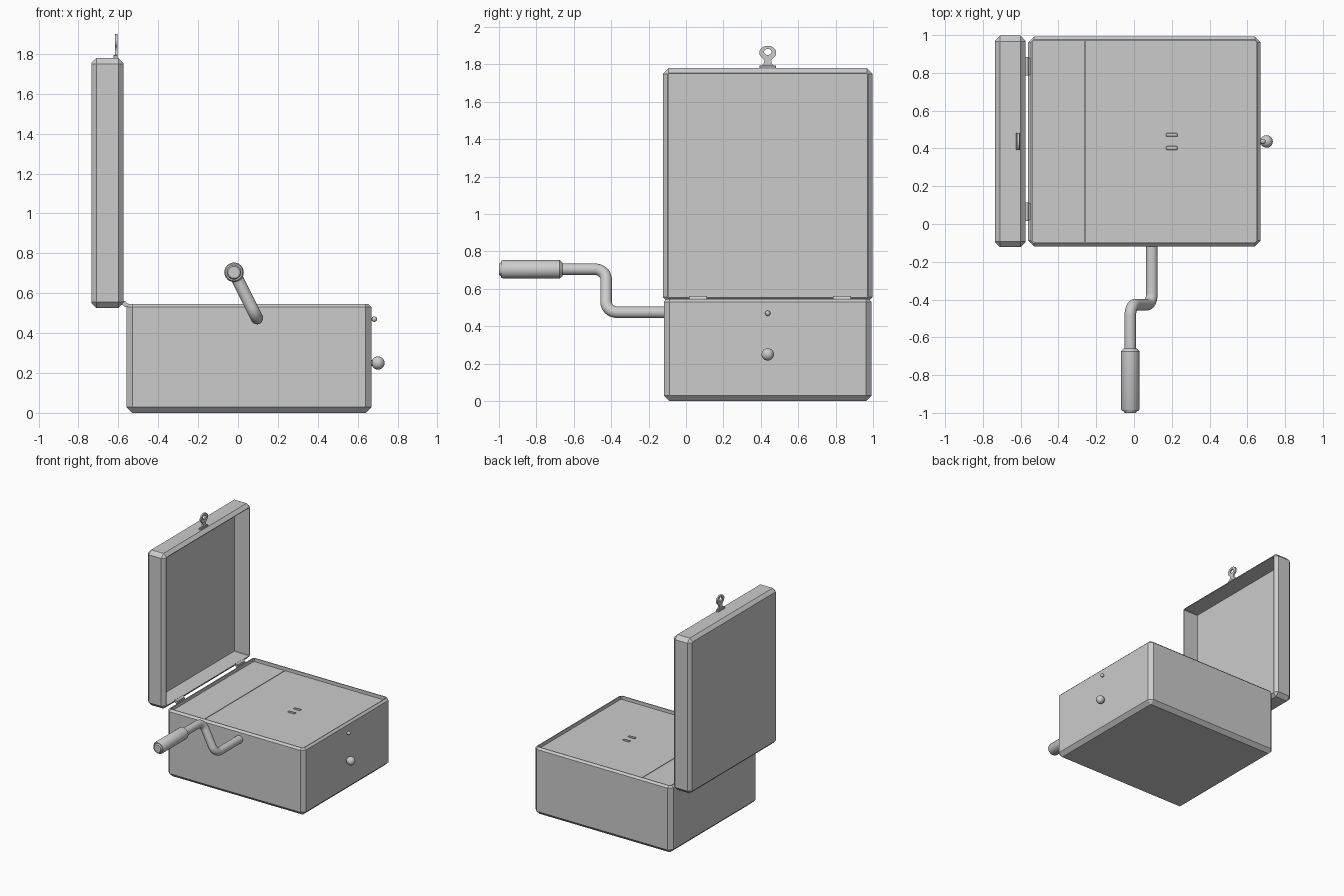
import bpy, bmesh, math
from mathutils import Vector, Matrix

if "Cube" in bpy.data.objects:
    bpy.data.objects.remove(bpy.data.objects["Cube"])


def finish(name, bm, smooth=False):
    bmesh.ops.recalc_face_normals(bm, faces=bm.faces)
    mesh = bpy.data.meshes.new(name)
    bm.to_mesh(mesh)
    bm.free()
    obj = bpy.data.objects.new(name, mesh)
    bpy.context.collection.objects.link(obj)
    if smooth:
        bpy.ops.object.select_all(action='DESELECT')
        obj.select_set(True)
        bpy.context.view_layer.objects.active = obj
        bpy.ops.object.shade_smooth_by_angle(angle=math.radians(35))
    return obj


def bridge(bm, rings):
    for a, b in zip(rings, rings[1:]):
        n = len(a)
        for i in range(n):
            bm.faces.new((a[i], a[(i + 1) % n], b[(i + 1) % n], b[i]))
    bm.faces.new(rings[0])
    bm.faces.new(rings[-1])


def tray(name, half_u, half_v, levels, place):
    """Open tray with chamfered corners; levels are (inset, height)."""
    bm = bmesh.new()
    rings = []
    for inset, h in levels:
        a, b, c = half_u - inset, half_v - inset, max(0.03 - inset, 0.003)
        pts = [(a - c, -b), (a, c - b), (a, b - c), (a - c, b),
               (c - a, b), (-a, b - c), (-a, c - b), (c - a, -b)]
        rings.append([bm.verts.new(place(u, v, h)) for u, v in pts])
    bridge(bm, rings)
    return finish(name, bm)


def box(name, lo, hi, bevel=0):
    lo, hi = Vector(lo), Vector(hi)
    bm = bmesh.new()
    bmesh.ops.create_cube(bm, size=1, matrix=Matrix.Translation((lo + hi) / 2)
                          @ Matrix.Diagonal((*(hi - lo), 1)))
    if bevel:
        bmesh.ops.bevel(bm, geom=bm.edges[:], offset=bevel, segments=1, affect='EDGES')
    return finish(name, bm)


def lathe_y(name, x, z, profile, sides=24):
    """Turned part along y; profile is (y, radius)."""
    bm = bmesh.new()
    turn = [math.tau * i / sides for i in range(sides)]
    bridge(bm, [[bm.verts.new((x + r * math.cos(t), y, z + r * math.sin(t)))
                 for t in turn] for y, r in profile])
    return finish(name, bm, True)


def knob(name, x, z, r):
    bm = bmesh.new()
    bmesh.ops.create_uvsphere(bm, u_segments=20, v_segments=12, radius=r,
                              matrix=Matrix.Translation((x, MID_Y, z)))
    bmesh.ops.create_cone(bm, segments=16, radius1=r * 0.45, radius2=r * 0.45,
                          depth=x - 0.65, cap_ends=True,
                          matrix=Matrix.Translation(((x + 0.65) / 2, MID_Y, z))
                          @ Matrix.Rotation(math.pi / 2, 4, 'Y'))
    return finish(name, bm, True)


MID_Y = 0.437

# Case body with recessed top, and lid standing open on its edge
tray("case_body", 0.615, 0.555,
     [(0.03, 0), (0, 0.03), (0, 0.53), (0.015, 0.545), (0.022, 0.545), (0.022, 0.495)],
     lambda u, v, h: (0.055 + u, MID_Y + v, h))
tray("lid", 0.56, 0.627,
     [(0.025, 0), (0, 0.025), (0, 0.135), (0.025, 0.16), (0.03, 0.16), (0.03, 0.025)],
     lambda u, v, h: (-0.735 + h, MID_Y + u, 1.153 + v))

# Deck panels with a narrow seam, and two small slots
for name, x0, x1 in (("rear_deck_panel", -0.54, -0.262), ("main_deck_panel", -0.257, 0.648)):
    box(name, (x0, MID_Y - 0.535, 0.49), (x1, MID_Y + 0.535, 0.518))
for side in (-1, 1):
    y = MID_Y + side * 0.035
    box("deck_slot", (0.17, y - 0.01, 0.51), (0.23, y + 0.01, 0.526), 0.003)

# Hinges
for y in (0.065, 0.835):
    lathe_y("hinge_barrel", -0.57, 0.55, [(y - 0.048, 0.012), (y + 0.048, 0.012)], 16)
    box("hinge_body_leaf", (-0.57, y - 0.045, 0.53), (-0.55, y + 0.045, 0.548))
    box("hinge_lid_leaf", (-0.605, y - 0.045, 0.541), (-0.57, y + 0.045, 0.551))

# Front knobs
knob("front_knob", 0.702, 0.25, 0.033)
knob("catch_pin", 0.683, 0.47, 0.014)

# Latch: base plate and pierced tab
box("latch_plate", (-0.625, MID_Y - 0.045, 1.775), (-0.603, MID_Y + 0.045, 1.795), 0.003)
curve = bpy.data.curves.new("latch_tab", 'CURVE')
curve.dimensions = '2D'
curve.fill_mode = 'BOTH'
curve.extrude = 0.006
arc = [math.radians(-50 + 280 * i / 24) for i in range(25)]
outline = [(-0.036, 0), (0.036, 0), (0.022, 0.016), (0.018, 0.03)]
outline += [(0.045 * math.cos(t), 0.073 + 0.037 * math.sin(t)) for t in arc]
outline += [(-0.018, 0.03), (-0.022, 0.016)]
hole = [(0.02 * math.cos(math.tau * i / 20), 0.077 + 0.016 * math.sin(math.tau * i / 20))
        for i in range(20)]
for pts in (outline, hole):
    spline = curve.splines.new('POLY')
    spline.points.add(len(pts) - 1)
    for p, (u, v) in zip(spline.points, pts):
        p.co = (u, v, 0, 1)
    spline.use_cyclic_u = True
tab = bpy.data.objects.new("latch_tab", curve)
tab.location = (-0.611, MID_Y, 1.79)
tab.rotation_euler = (math.pi / 2, 0, math.pi / 2)
bpy.context.collection.objects.link(tab)

# Crank rod: two square bends with rounded corners, swept with a round section
low, high = Vector((0.095, -0.427, 0.475)), Vector((-0.02, -0.427, 0.705))
out, arm = Vector((0, -1, 0)), (high - low).normalized()
path, dirs = [Vector((0.095, -0.1, 0.475))], [out]
R = 0.06
for corner, a, b in ((low, out, arm), (high, arm, out)):
    for i in range(9):
        t = math.pi / 2 * i / 8
        path.append(corner - a * R + a * R * math.sin(t) + b * R * (1 - math.cos(t)))
        dirs.append(a * math.cos(t) + b * math.sin(t))
path.append(Vector((-0.02, -0.69, 0.705)))
dirs.append(out)
side = out.cross(arm)
bm = bmesh.new()
bridge(bm, [[bm.verts.new(p + 0.031 * (side * math.cos(math.tau * k / 20)
                                       + side.cross(d) * math.sin(math.tau * k / 20)))
             for k in range(20)] for p, d in zip(path, dirs)])
finish("crank_rod", bm, True)

# Crank grip
lathe_y("crank_grip", -0.02, 0.705,
        [(-0.66, 0.036), (-0.675, 0.049), (-0.98, 0.049), (-0.99, 0.043), (-0.99, 0.036),
         (-1.0, 0.03)])
